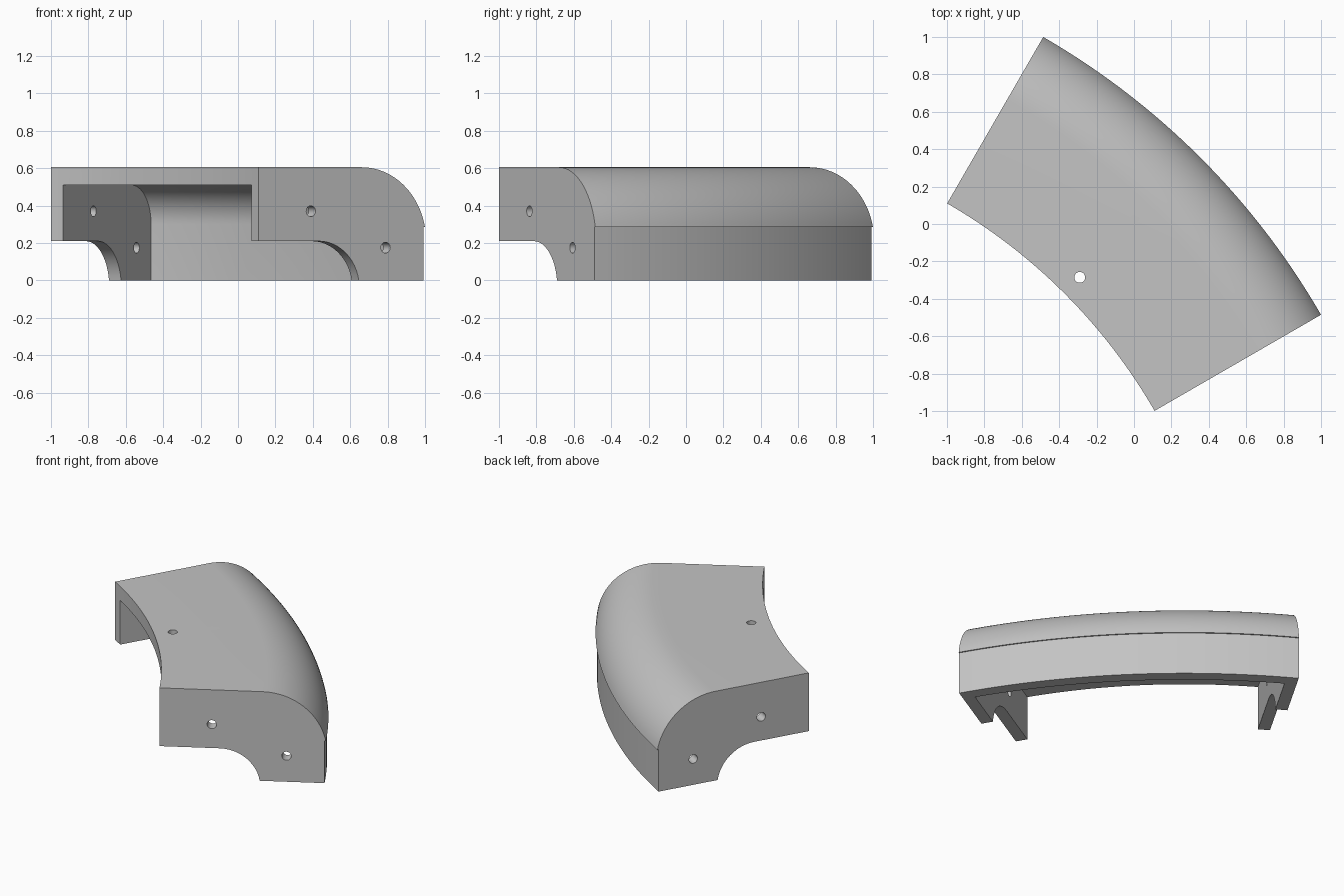
import bpy, bmesh
from math import sin, cos, asin, radians, pi
from mathutils import Vector, Matrix

cube = bpy.data.objects.get("Cube")
if cube:
    bpy.data.objects.remove(cube, do_unlink=True)

CENTRE = Vector((-2.514, -2.514, 0))   # axis of the bend
R_IN = 3.03                            # inner radius of the bend
START, END = radians(30), radians(60)
PLATE = 0.075                          # end plate thickness

grey = bpy.data.materials.new("grey plastic")
grey.use_nodes = True
grey.diffuse_color = (0.55, 0.55, 0.55, 1)
grey.node_tree.nodes["Principled BSDF"].inputs["Base Color"].default_value = (0.55, 0.55, 0.55, 1)


def arc(cx, cz, r, a0, a1, n):
    """Points on a profile arc, angles in degrees."""
    angles = [radians(a0 + (a1 - a0) * i / n) for i in range(n + 1)]
    return [(cx + r * cos(a), cz + r * sin(a)) for a in angles]


def make_object(name, bm):
    bmesh.ops.recalc_face_normals(bm, faces=bm.faces)
    mesh = bpy.data.meshes.new(name)
    bm.to_mesh(mesh)
    bm.free()
    mesh.materials.append(grey)
    ob = bpy.data.objects.new(name, mesh)
    bpy.context.collection.objects.link(ob)
    return ob


def sweep(name, profile, inset, steps=48):
    """Sweep a (depth, height) profile round the bend, with ends inset in parallel."""
    bm = bmesh.new()
    rings = []
    for i in range(steps + 1):
        ring = []
        for d, z in profile:
            r = R_IN + d
            trim = asin(inset / r)
            a = START + trim + (END - START - 2 * trim) * i / steps
            ring.append(bm.verts.new(CENTRE + Vector((r * cos(a), r * sin(a), z))))
        rings.append(ring)
    n = len(profile)
    for a, b in zip(rings, rings[1:]):
        for j in range(n):
            k = (j + 1) % n
            bm.faces.new((a[j], a[k], b[k], b[j]))
    bm.faces.new(rings[0])
    bm.faces.new(rings[-1])
    return make_object(name, bm)


def drill(name, location, direction, length):
    bm = bmesh.new()
    turn = direction.to_track_quat('Z', 'Y').to_matrix().to_4x4()
    bmesh.ops.create_cone(bm, cap_ends=True, segments=24, radius1=0.029, radius2=0.029,
                          depth=length, matrix=Matrix.Translation(location) @ turn)
    return make_object(name, bm)


# Solid body: notched underside, stepped outer wall, rounded outer shoulder
body = sweep("curved_cover",
             [(0, 0.21)] + arc(0.372, -0.04, 0.25, 90, 9.2, 12)
             + [(1.019, 0), (1.019, 0.285)] + arc(0.637, 0.207, 0.398, 11.3, 90, 20)
             + [(0, 0.605)], 0)

# Hollow, open below and on the inner side, leaving a plate at each end
cutters = [sweep("cavity_cutter",
                 [(-0.15, -0.1), (0.94, -0.1)] + arc(0.73, 0.3, 0.21, 0, 90, 14)
                 + [(-0.15, 0.51)], PLATE)]

# Two bolt holes through each end plate
for side, angle in (("left", END), ("right", START)):
    radial = Vector((cos(angle), sin(angle), 0))
    tangent = Vector((-sin(angle), cos(angle), 0))
    for level, d, z in (("upper", 0.323, 0.37), ("lower", 0.784, 0.175)):
        place = CENTRE + radial * (R_IN + d) + Vector((0, 0, z))
        cutters.append(drill(f"{side}_{level}_hole_cutter", place, tangent, 0.25))

# One hole through the top near the inner edge
cutters.append(drill("top_hole_cutter", Vector((-0.29, -0.285, 0.56)), Vector((0, 0, 1)), 0.3))

for cutter in cutters:
    mod = body.modifiers.new(cutter.name, 'BOOLEAN')
    mod.operation = 'DIFFERENCE'
    mod.solver = 'EXACT'
    mod.object = cutter

# Apply the cuts, then discard the cutters
bpy.context.view_layer.update()
graph = bpy.context.evaluated_depsgraph_get()
result = bpy.data.meshes.new_from_object(body.evaluated_get(graph))
body.modifiers.clear()
body.data = result
for cutter in cutters:
    bpy.data.objects.remove(cutter, do_unlink=True)
result.materials.clear()
result.materials.append(grey)
for poly in result.polygons:
    poly.material_index = 0

bpy.ops.object.select_all(action='DESELECT')
body.select_set(True)
bpy.context.view_layer.objects.active = body
bpy.ops.object.shade_smooth_by_angle(angle=radians(25))
